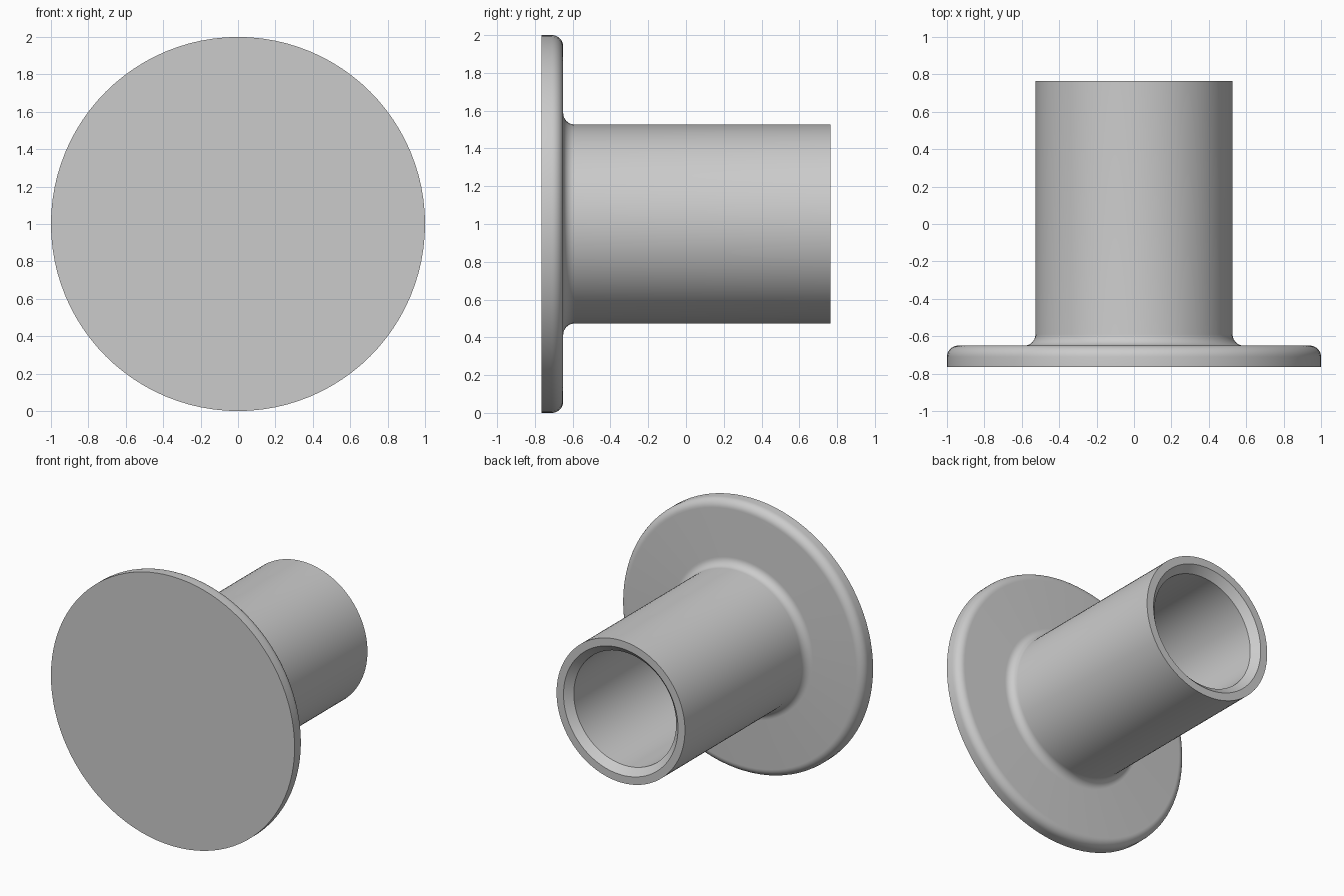
import bpy, bmesh, math
from mathutils import Matrix, Vector

cube = bpy.data.objects.get("Cube")
if cube:
    bpy.data.objects.remove(cube, do_unlink=True)

# Plain grey material
grey = bpy.data.materials.new("light_grey")
grey.use_nodes = True
colour = (0.6, 0.6, 0.6, 1)
grey.diffuse_color = colour
grey.node_tree.nodes["Principled BSDF"].inputs["Base Color"].default_value = colour

SEGMENTS = 96
FRONT, FACE, BACK = -0.765, -0.65, 0.765
RIM, TUBE, BORE = 1.0, 0.527, 0.42
FILLET, CHAMFER = 0.06, 0.05


def arc(radius, y, start, end, steps=8):
    """Quarter round in the (radius, y) plane."""
    angles = [math.radians(start + (end - start) * i / steps) for i in range(steps + 1)]
    return [(radius + FILLET * math.cos(a), y + FILLET * math.sin(a)) for a in angles]


# Flange, filleted tube, chamfered mouth and blind bore in one profile
profile = [(0, FRONT), (RIM, FRONT)]
profile += arc(RIM - FILLET, FACE - FILLET, 0, 90)
profile += arc(TUBE + FILLET, FACE + FILLET, 270, 180)
profile += [(TUBE, BACK), (BORE + CHAMFER, BACK), (BORE, BACK - CHAMFER),
            (BORE, FACE), (0, FACE)]

# Spin the profile around the horizontal axis
bm = bmesh.new()
verts = [bm.verts.new((r, y, 0)) for r, y in profile]
edges = [bm.edges.new(pair) for pair in zip(verts, verts[1:])]
bmesh.ops.spin(bm, geom=verts + edges, cent=(0, 0, 0), axis=(0, 1, 0),
               angle=math.tau, steps=SEGMENTS, use_duplicate=False)
bmesh.ops.remove_doubles(bm, verts=bm.verts, dist=0.0001)
bmesh.ops.recalc_face_normals(bm, faces=bm.faces)
bmesh.ops.transform(bm, matrix=Matrix.Translation(Vector((0, 0, RIM))), verts=bm.verts)

mesh = bpy.data.meshes.new("flanged_sleeve")
bm.to_mesh(mesh)
bm.free()
mesh.materials.append(grey)
sleeve = bpy.data.objects.new("flanged_sleeve", mesh)
bpy.context.collection.objects.link(sleeve)

bpy.ops.object.select_all(action="DESELECT")
sleeve.select_set(True)
bpy.context.view_layer.objects.active = sleeve
bpy.ops.object.shade_smooth_by_angle(angle=math.radians(30))
